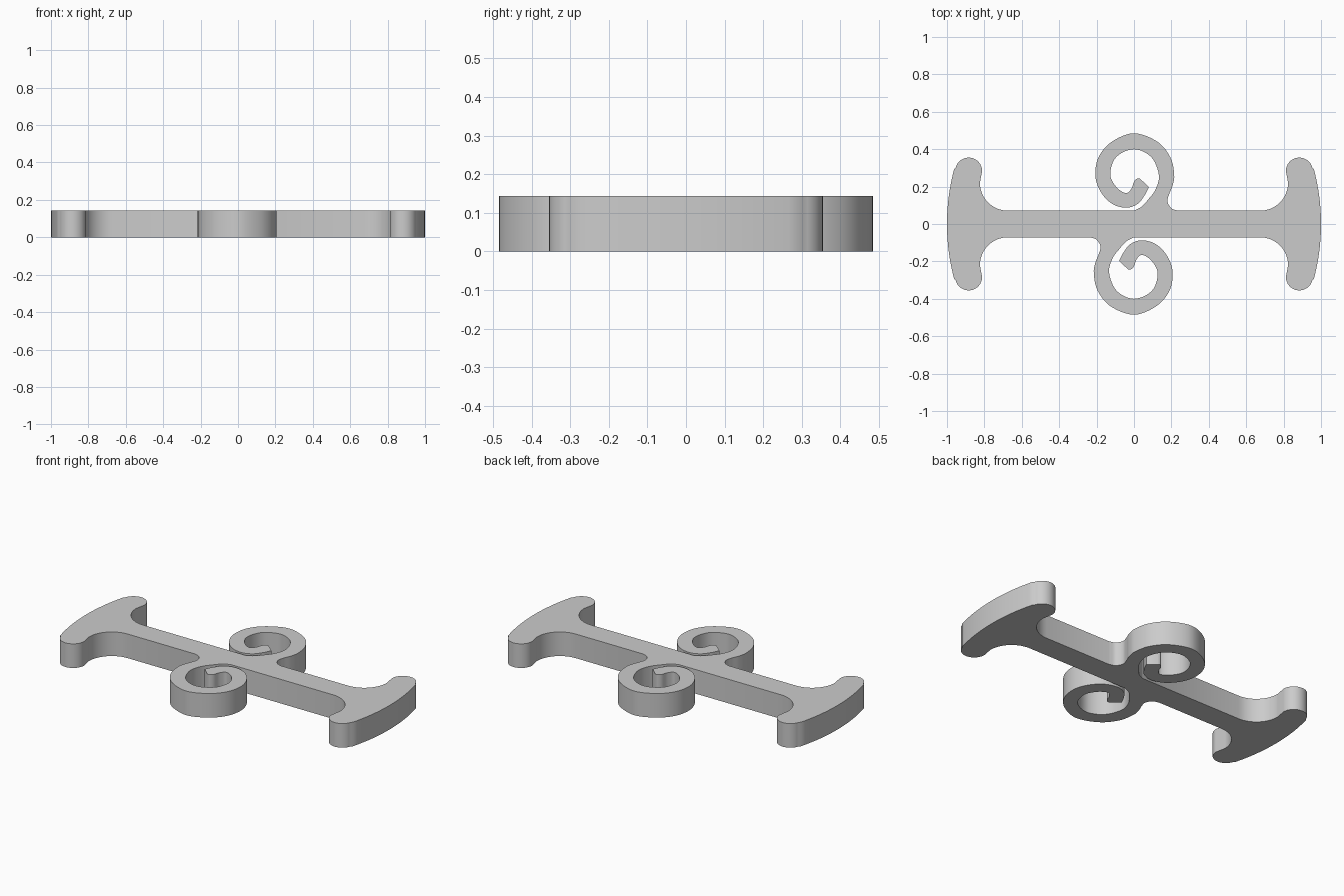
import bpy
import bmesh
from math import sin, cos, radians
from mathutils import Vector

THICKNESS = 0.143
BAR = 0.071  # half width of the bar

default_cube = bpy.data.objects.get("Cube")
if default_cube:
    bpy.data.objects.remove(default_cube, do_unlink=True)


def flat_material(name, colour):
    material = bpy.data.materials.new(name)
    material.use_nodes = True
    material.diffuse_color = colour
    material.node_tree.nodes["Principled BSDF"].inputs["Base Color"].default_value = colour
    return material


def arc(centre, radius, start, end, steps):
    """Points along a circular arc, angles in degrees."""
    angles = [radians(start + (end - start) * i / steps) for i in range(steps + 1)]
    return [Vector((centre[0] + radius * cos(a), centre[1] + radius * sin(a))) for a in angles]


def smooth_path(points, steps=6):
    """Smooth spline through a few guide points, with free ends."""
    guides = [Vector(p) for p in points]
    guides = [guides[0] * 2 - guides[1]] + guides + [guides[-1] * 2 - guides[-2]]
    path = []
    for a, b, c, d in zip(guides, guides[1:], guides[2:], guides[3:]):
        for i in range(steps):
            t = i / steps
            path.append(0.5 * (2 * b + (c - a) * t + (2 * a - 5 * b + 4 * c - d) * t ** 2
                               + (3 * b - a - 3 * c + d) * t ** 3))
    return path + [guides[-2]]


def extruded_object(name, outline, height, material):
    """Solid with flat caps from a closed outline."""
    bm = bmesh.new()
    bottom = bm.faces.new([bm.verts.new((p.x, p.y, 0)) for p in outline])
    top = bmesh.ops.extrude_face_region(bm, geom=[bottom], use_keep_orig=True)
    raised = [v for v in top["geom"] if isinstance(v, bmesh.types.BMVert)]
    bmesh.ops.translate(bm, verts=raised, vec=(0, 0, height))
    bmesh.ops.recalc_face_normals(bm, faces=bm.faces)
    caps = [f for f in bm.faces if len(f.verts) > 4]
    bmesh.ops.triangulate(bm, faces=caps)
    mesh = bpy.data.meshes.new(name)
    bm.to_mesh(mesh)
    bm.free()
    mesh.materials.append(material)
    obj = bpy.data.objects.new(name, mesh)
    bpy.context.collection.objects.link(obj)
    bpy.ops.object.select_all(action="DESELECT")
    obj.select_set(True)
    bpy.context.view_layer.objects.active = obj
    bpy.ops.object.shade_smooth_by_angle(angle=radians(35))
    return obj


# Half of a hammer-shaped end: bowed outer edge, round tip, fillet into the bar
head = arc((-0.139, 0), 1.139, 0, 15, 10)
head += arc((0.884, 0.283), 0.072, 16, 180, 16)
head += arc((0.674, BAR + 0.15), 0.15, 0, -90, 14)

# Scroll: outer edge from the bar round to the curled tip
scroll_outer = smooth_path([
    (0.235, BAR), (0.2, 0.084), (0.179, 0.12), (0.188, 0.16), (0.206, 0.205),
    (0.215, 0.262), (0.195, 0.355), (0.125, 0.44), (0, 0.485), (-0.118, 0.44),
    (-0.188, 0.36), (-0.207, 0.262), (-0.18, 0.175), (-0.12, 0.11), (-0.043, 0.087),
    (0.02, 0.108), (0.058, 0.155), (0.08, 0.198)])

# Scroll: inner edge from the blunt tip back to the bar
scroll_inner = smooth_path([
    (0.032, 0.242), (0.018, 0.243), (0, 0.226), (-0.013, 0.19), (-0.043, 0.165),
    (-0.095, 0.198), (-0.127, 0.267), (-0.095, 0.358), (0, 0.4), (0.092, 0.358),
    (0.133, 0.262), (0.115, 0.185), (0.075, 0.13), (0.04, 0.092), (0, BAR)])

# The other half of the outline is the same path turned half way round
opposite_head = [Vector((-p.x, p.y)) for p in reversed(head)]
half = head + scroll_outer + scroll_inner + opposite_head[:-1]
outline = half + [-p for p in half]

grey = flat_material("plain grey", (0.6, 0.6, 0.6, 1))
extruded_object("scrolled_bar", outline, THICKNESS, grey)
